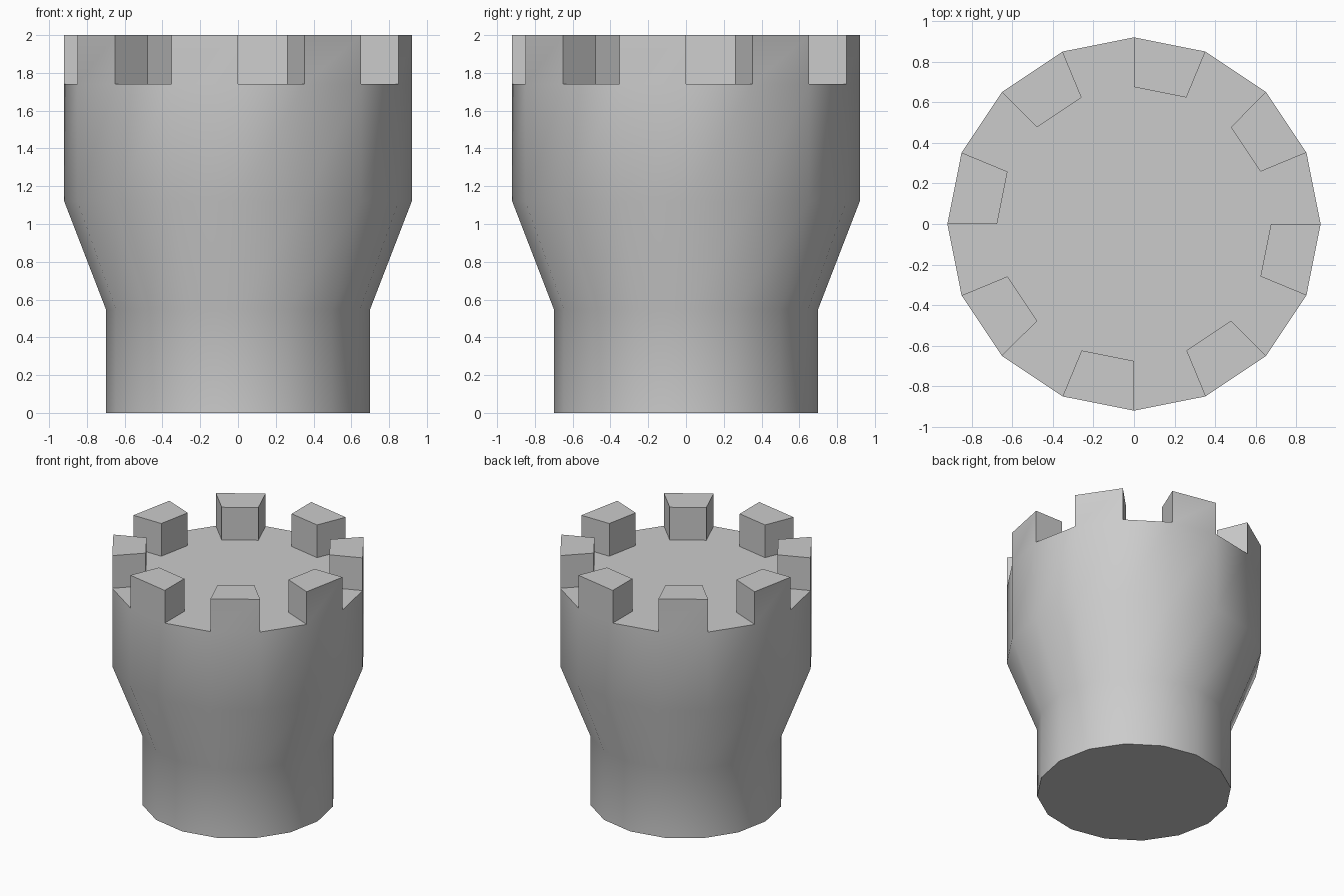
import bpy
import bmesh
from math import cos, sin, tau, radians

SIDES = 16
INNER_RADIUS = 0.675
MERLON_HEIGHT = 0.26
PROFILE = [(0.70, 0.0), (0.70, 0.55), (0.92, 1.12), (0.92, 1.74)]

cube = bpy.data.objects.get("Cube")
if cube:
    bpy.data.objects.remove(cube, do_unlink=True)

# Stone material
stone = bpy.data.materials.new("grey stone")
stone.use_nodes = True
colour = (0.6, 0.6, 0.6, 1.0)
stone.diffuse_color = colour
stone.node_tree.nodes["Principled BSDF"].inputs["Base Color"].default_value = colour

bm = bmesh.new()


def ring(radius, z):
    return [bm.verts.new((radius * cos(tau * i / SIDES), radius * sin(tau * i / SIDES), z))
            for i in range(SIDES)]


def bridge(low, high):
    return [bm.faces.new((low[i], low[(i + 1) % SIDES], high[(i + 1) % SIDES], high[i]))
            for i in range(SIDES)]


# Tower wall, base and roof floor
rings = [ring(r, z) for r, z in PROFILE]
for low, high in zip(rings, rings[1:]):
    bridge(low, high)
bm.faces.new(list(reversed(rings[0])))
inner = ring(INNER_RADIUS, PROFILE[-1][1])
parapet = bridge(rings[-1], inner)
bm.faces.new(inner)

# Merlons: raise every other parapet segment
raised = bmesh.ops.extrude_discrete_faces(bm, faces=[])["faces"]
for face in parapet[1::2]:
    result = bmesh.ops.extrude_face_region(bm, geom=[face])
    verts = [g for g in result["geom"] if isinstance(g, bmesh.types.BMVert)]
    bmesh.ops.translate(bm, verts=verts, vec=(0, 0, MERLON_HEIGHT))
    if face.is_valid:
        bm.faces.remove(face)

bmesh.ops.recalc_face_normals(bm, faces=bm.faces[:])
mesh = bpy.data.meshes.new("tower")
bm.to_mesh(mesh)
bm.free()
mesh.materials.append(stone)
tower = bpy.data.objects.new("tower", mesh)
bpy.context.collection.objects.link(tower)

# Smooth wall with crisp battlements
bpy.ops.object.select_all(action="DESELECT")
tower.select_set(True)
bpy.context.view_layer.objects.active = tower
bpy.ops.object.shade_smooth_by_angle(angle=radians(30))
